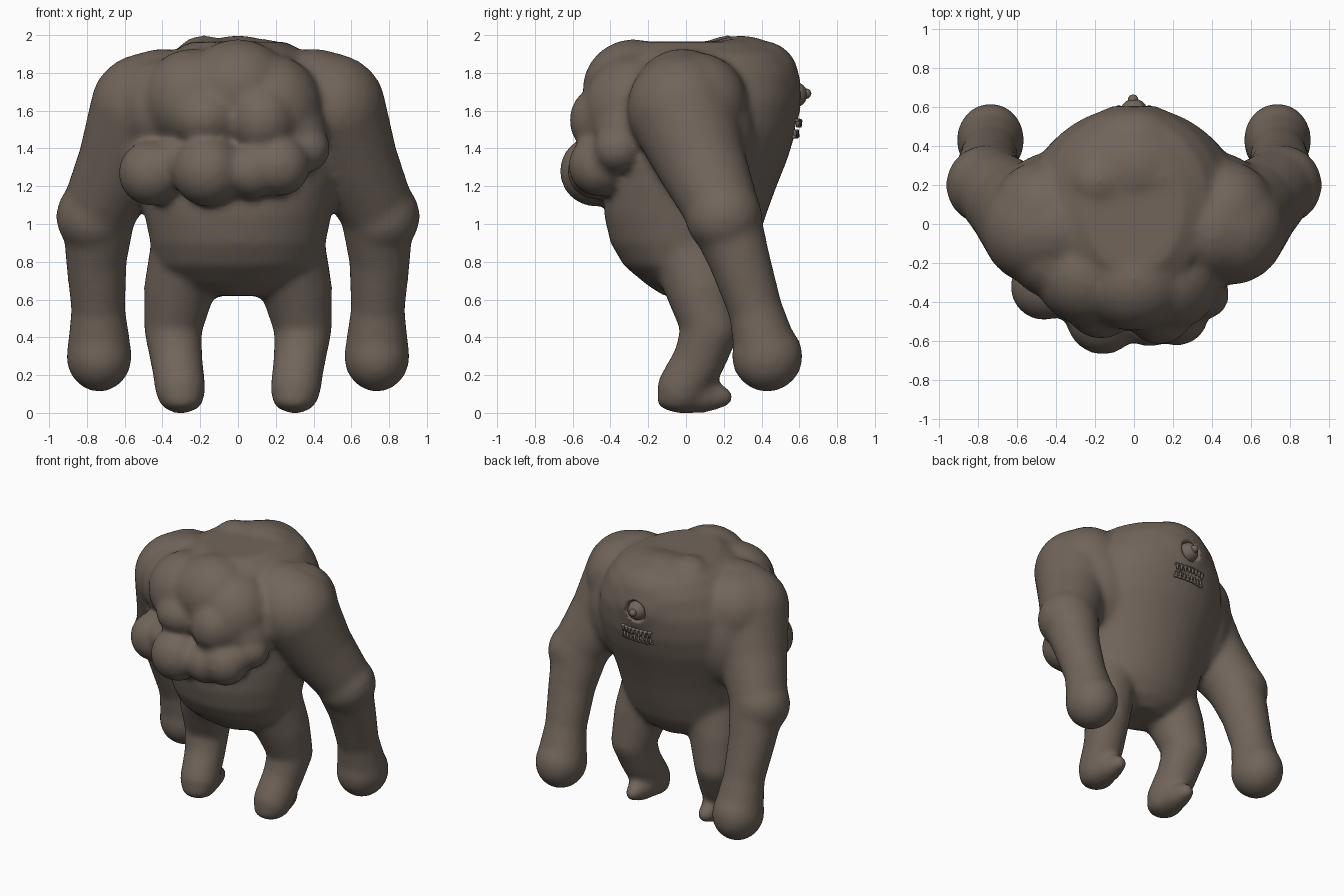
import bpy, bmesh, math
from mathutils import Vector, Matrix

skin = bpy.data.materials.new("grey_brown")
skin.diffuse_color = (0.165, 0.13, 0.104, 1)

def ball(bm, c, r, sub=3):
    """Add an ellipsoid; r is one radius or three."""
    r = (r, r, r) if isinstance(r, (int, float)) else r
    m = Matrix.Translation(c) @ Matrix.Diagonal((*r, 1))
    bmesh.ops.create_icosphere(bm, subdivisions=sub, radius=1, matrix=m)

def chain(bm, pts, side, steps=5):
    """Fill a limb with balls between (x, y, z, radius) stations."""
    for a, b in zip(pts, pts[1:]):
        for i in range(steps + 1):
            x, y, z, r = Vector(a).lerp(Vector(b), i / steps)
            ball(bm, (x * side, y, z), r)

def loft(bm, stations, n=40):
    """Skin oval rings given as (z, y_min, y_max, half_width)."""
    rings = []
    for z, y0, y1, w in stations:
        angs = [2 * math.pi * i / n for i in range(n)]
        rings.append([bm.verts.new((w * math.cos(a), (y0 + y1) / 2 + (y1 - y0) / 2 * math.sin(a), z))
                      for a in angs])
    for a, b in zip(rings, rings[1:]):
        for i in range(n):
            j = (i + 1) % n
            bm.faces.new((a[i], a[j], b[j], b[i]))
    bm.faces.new(rings[0][::-1])
    bm.faces.new(rings[-1])

def finish(bm, name):
    me = bpy.data.meshes.new(name)
    bm.to_mesh(me)
    bm.free()
    me.materials.append(skin)
    me.polygons.foreach_set("use_smooth", [True] * len(me.polygons))
    ob = bpy.data.objects.new(name, me)
    bpy.context.collection.objects.link(ob)
    return ob

# Torso and head
bm = bmesh.new()
loft(bm, [(0.62, -0.12, 0.20, 0.15), (0.68, -0.21, 0.27, 0.33), (0.78, -0.33, 0.33, 0.43),
          (0.90, -0.40, 0.375, 0.465), (1.05, -0.435, 0.425, 0.495), (1.20, -0.43, 0.48, 0.53),
          (1.35, -0.41, 0.54, 0.56), (1.50, -0.38, 0.585, 0.56), (1.65, -0.36, 0.605, 0.53),
          (1.80, -0.36, 0.59, 0.46), (1.90, -0.34, 0.54, 0.38), (1.965, -0.25, 0.42, 0.25)])
for c, r in [((0, 0.29, 1.68), (0.37, 0.33, 0.32)),
             ((0, 0.41, 1.77), (0.26, 0.19, 0.20)),
             ((-0.18, 0.22, 1.82), 0.18), ((0.14, 0.24, 1.80), 0.18),
             ((0, -0.03, 1.66), (0.62, 0.31, 0.26))]:
    ball(bm, c, r)

# Arms with bulbous hands, legs with toes to the rear
arm = [(0.40, -0.02, 1.66, 0.27), (0.49, -0.02, 1.61, 0.295), (0.61, 0.08, 1.33, 0.24),
       (0.735, 0.19, 1.08, 0.20), (0.75, 0.28, 0.82, 0.165), (0.74, 0.37, 0.54, 0.145),
       (0.735, 0.42, 0.34, 0.17)]
leg = [(0.25, 0.03, 0.85, 0.22), (0.31, 0.08, 0.66, 0.19), (0.345, 0.13, 0.45, 0.155),
       (0.325, 0.07, 0.28, 0.14), (0.305, -0.02, 0.13, 0.135)]
toes = [(0.30, -0.02, 0.11, 0.115), (0.30, 0.10, 0.09, 0.09), (0.30, 0.19, 0.085, 0.06)]
for s in (-1, 1):
    for limb in (arm, leg, toes):
        chain(bm, limb, s)
    ball(bm, (0.735 * s, 0.43, 0.30), (0.175, 0.19, 0.19))
    ball(bm, (0.76 * s, 0.20, 1.04), 0.205)
    ball(bm, (0.30 * s, -0.03, 0.07), (0.12, 0.13, 0.07))
    # shoulder blade and chest side filling
    ball(bm, (0.46 * s, 0.06, 1.63), (0.27, 0.27, 0.28))
    ball(bm, (0.42 * s, 0.12, 1.45), (0.26, 0.25, 0.38))

# Lumpy growth on the back: upper lobes over a drooping row
for c, r in [((-0.24, -0.26, 1.66), (0.27, 0.26, 0.27)),
             ((-0.42, -0.17, 1.62), (0.22, 0.21, 0.25)),
             ((0.18, -0.27, 1.60), (0.27, 0.28, 0.30)),
             ((0.0, -0.28, 1.71), (0.29, 0.27, 0.27)),
             ((-0.17, -0.38, 1.56), (0.20, 0.21, 0.17)),
             ((0.13, -0.41, 1.55), (0.19, 0.21, 0.20)),
             ((0.30, -0.30, 1.50), (0.17, 0.19, 0.17)),
             ((-0.46, -0.32, 1.27), 0.175), ((-0.33, -0.38, 1.33), 0.12),
             ((-0.16, -0.48, 1.28), 0.19),
             ((0.08, -0.48, 1.28), 0.15), ((0.22, -0.46, 1.31), 0.165),
             ((0.36, -0.36, 1.40), 0.13), ((0.0, -0.30, 1.35), (0.35, 0.2, 0.16))]:
    ball(bm, c, r)
body = finish(bm, "body")

# Weld everything into one soft skin, then cut eye socket and mouth
rm = body.modifiers.new("weld", 'REMESH')
rm.mode, rm.voxel_size, rm.use_smooth_shade = 'VOXEL', 0.02, True
sm = body.modifiers.new("soften", 'SMOOTH')
sm.factor, sm.iterations = 0.5, 14
bm = bmesh.new()
ball(bm, (0, 0.63, 1.685), 0.088)
ball(bm, (0, 0.615, 1.505), (0.135, 0.055, 0.052))
cutter = finish(bm, "face_cutter")
cutter.hide_render = True
cutter.hide_set(True)
cut = body.modifiers.new("face_cut", 'BOOLEAN')
cut.operation, cut.object, cut.solver = 'DIFFERENCE', cutter, 'EXACT'

# Single eye with pupil
bm = bmesh.new()
ball(bm, (0, 0.572, 1.685), 0.07)
finish(bm, "eyeball")
bm = bmesh.new()
ball(bm, (-0.005, 0.636, 1.69), 0.028, 2)
finish(bm, "pupil")

# Mouth: two rows of pegs on curved gums
teeth, gums = bmesh.new(), bmesh.new()
for row, d in ((1.548, -1), (1.462, 1)):
    y0 = 0.605 if d < 0 else 0.59
    for i in range(8):
        x = (i - 3.5) * 0.031
        y = y0 - 1.2 * x * x
        m = Matrix.Translation((x, y, row + d * 0.018)) @ Matrix.Rotation(math.pi * (d < 0), 4, 'X')
        bmesh.ops.create_cone(teeth, cap_ends=True, segments=6, radius1=0.012,
                              radius2=0.007, depth=0.038, matrix=m)
        ball(gums, (x, y - 0.004, row), (0.02, 0.014, 0.01), 2)
finish(teeth, "teeth")
finish(gums, "gums")
